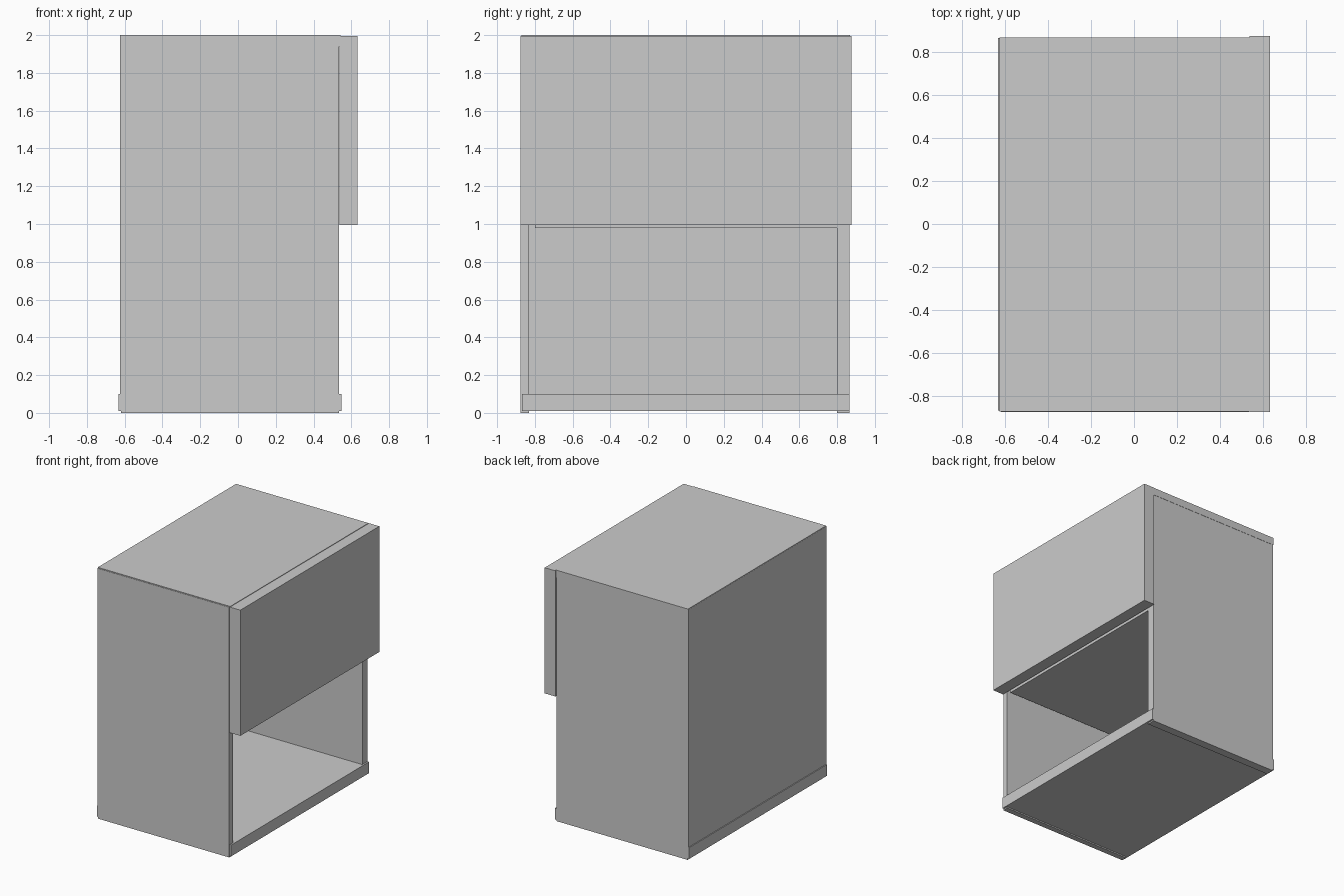
import bpy

if "Cube" in bpy.data.objects:
    bpy.data.objects.remove(bpy.data.objects["Cube"])


def box(name, x, y, z):
    """Axis-aligned board given as (min, max) on each axis."""
    bpy.ops.mesh.primitive_cube_add(size=1)
    ob = bpy.context.object
    ob.name = name
    ob.location = [(a + b) / 2 for a, b in (x, y, z)]
    ob.scale = [b - a for a, b in (x, y, z)]
    bpy.ops.object.transform_apply(location=True, rotation=False, scale=True)
    return ob


# Carcass: two sides, back and top
box("left_side", (-0.62, 0.535), (-0.875, -0.83), (0.0, 1.993))
box("right_side", (-0.62, 0.535), (0.80, 0.866), (0.0, 1.993))
box("back_panel", (-0.626, -0.57), (-0.873, 0.865), (0.015, 1.995))
box("top_panel", (-0.625, 0.542), (-0.872, 0.868), (1.94, 2.0))

# Bottom board projects slightly at front and back
box("bottom_board", (-0.633, 0.548), (-0.868, 0.865), (0.01, 0.10))

# Shelf above the open compartment
box("middle_shelf", (-0.60, 0.53), (-0.80, 0.80), (0.98, 1.05))

# Door covering the upper half
box("upper_door", (0.538, 0.633), (-0.875, 0.875), (0.995, 1.996))
